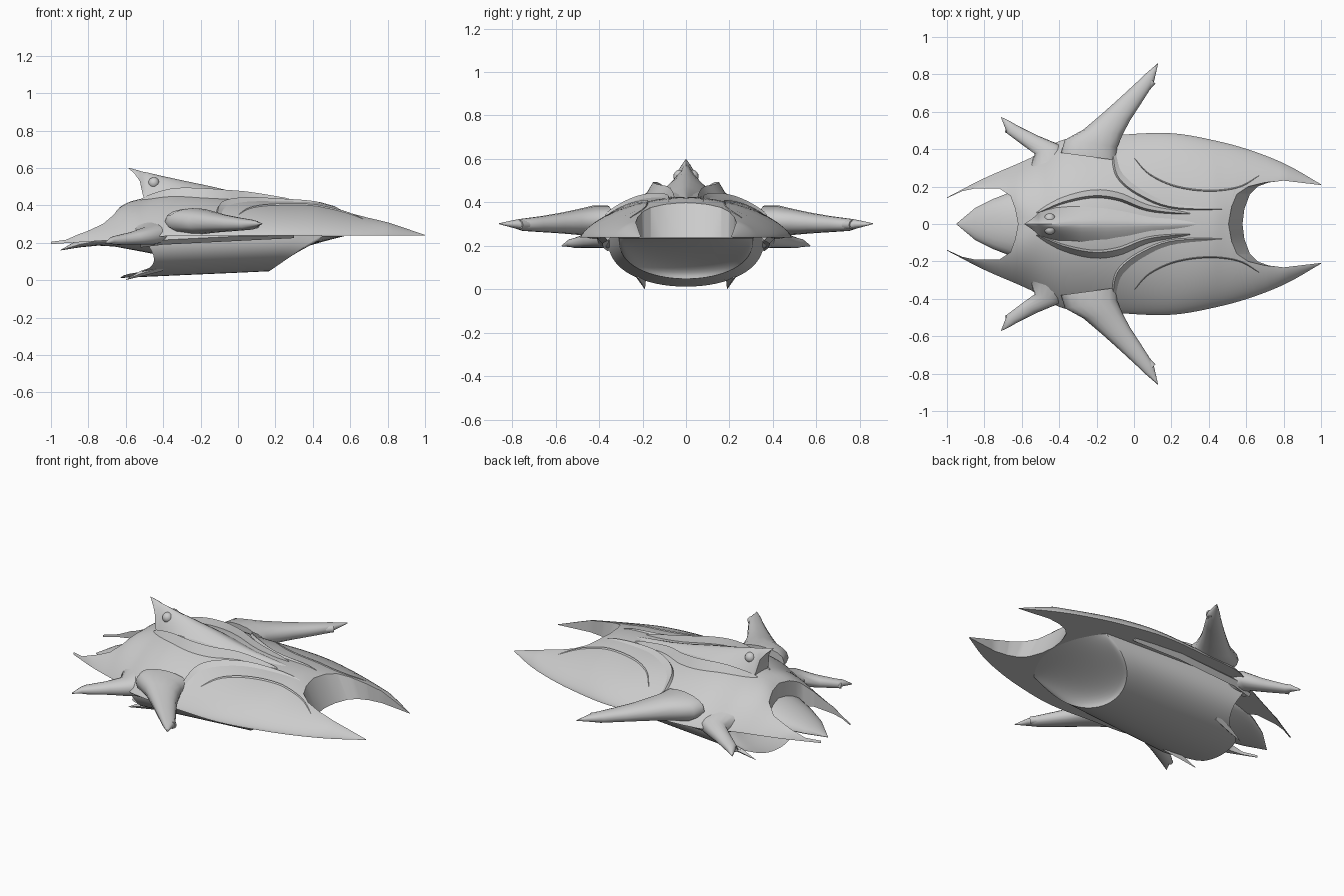
import bpy, bmesh
from math import sin, cos, pi, radians, hypot
from mathutils import Vector

if "Cube" in bpy.data.objects:
    bpy.data.objects.remove(bpy.data.objects["Cube"])


def interp(tab, x, smooth=True):
    """Value of a table of (x, v) pairs, smooth or straight between points."""
    if x <= tab[0][0]:
        return tab[0][1]
    if x >= tab[-1][0]:
        return tab[-1][1]
    i = next(k for k in range(len(tab) - 1) if x <= tab[k + 1][0])
    (x0, a), (x1, b) = tab[i], tab[i + 1]
    h = x1 - x0
    t = (x - x0) / h
    if not smooth:
        return a + (b - a) * t

    def slope(k):
        p, q = tab[max(k - 1, 0)], tab[min(k + 1, len(tab) - 1)]
        return (q[1] - p[1]) / (q[0] - p[0])
    t2, t3 = t * t, t * t * t
    return ((2*t3 - 3*t2 + 1) * a + (t3 - 2*t2 + t) * h * slope(i)
            + (3*t2 - 2*t3) * b + (t3 - t2) * h * slope(i + 1))


def loft(name, rows, closed=True, mirror=False, caps=True, angle=35):
    """Skin a list of equal-length point rows."""
    bm = bmesh.new()
    vs = [[bm.verts.new(p) for p in r] for r in rows]
    n = len(rows[0])
    for a, b in zip(vs, vs[1:]):
        for i in range(n if closed else n - 1):
            j = (i + 1) % n
            bm.faces.new((a[i], a[j], b[j], b[i]))
    if closed and caps:
        bm.faces.new(vs[0])
        bm.faces.new(vs[-1][::-1])
    bmesh.ops.remove_doubles(bm, verts=bm.verts, dist=1e-4)
    if mirror:
        mid = [f for f in bm.faces if all(abs(v.co.y) < 1e-5 for v in f.verts)]
        bmesh.ops.delete(bm, geom=mid, context='FACES')
    bmesh.ops.recalc_face_normals(bm, faces=bm.faces)
    me = bpy.data.meshes.new(name)
    bm.to_mesh(me)
    bm.free()
    ob = bpy.data.objects.new(name, me)
    bpy.context.collection.objects.link(ob)
    bpy.ops.object.select_all(action='DESELECT')
    ob.select_set(True)
    bpy.context.view_layer.objects.active = ob
    bpy.ops.object.shade_smooth_by_angle(angle=radians(angle))
    if mirror:
        m = ob.modifiers.new("Mirror", 'MIRROR')
        m.use_axis = (False, True, False)
    return ob


# Upper shell: outline, inner cut-outs and heights along x
OUT = [(-1, .142), (-.8, .245), (-.55, .355), (-.38, .45), (-.1, .475), (.2, .485),
       (.46, .44), (.65, .385), (.82, .315), (1, .212)]
INNER = [(-1, .138), (-.92, .175), (-.85, .19), (-.72, .19), (-.66, .15), (-.635, .08), (-.62, 0),
         (.58, 0), (.59, .08), (.62, .16), (.66, .2), (.72, .222), (.8, .232), (1, .208)]
FLAT = [(-1, .138), (-.85, .18), (-.5, 0), (.45, 0), (.8, .22), (1, .208)]
SHIFT = [(.38, 0), (.58, .075), (.62, .07), (.76, 0)]
CREST = [(-1, .205), (-.85, .25), (-.7, .34), (-.6, .41), (-.5, .44), (-.35, .475), (-.2, .475),
         (0, .45), (.2, .43), (.42, .42), (.5, .40), (.62, .365), (.8, .31), (1, .242)]
BASE = [(-1, .195), (-.7, .215), (-.35, .24), (1, .24)]
POW = [(-.7, .95), (-.1, .85), (.3, .7), (1, .8)]


def shell_z(x, y):
    yi, yo = interp(FLAT, x, False), interp(OUT, x)
    t = min(max((y - yi) / max(yo - yi, 1e-4), 0), 1)
    zb = interp(BASE, x, False)
    return zb + (interp(CREST, x) - zb) * (1 - t ** 1.9) ** interp(POW, x)


xs = {round(-1 + 2 * i / 80, 4) for i in range(81)} | {p[0] for p in INNER}
rows = []
for x in sorted(xs):
    yi, yo = interp(INNER, x, False), interp(OUT, x)
    row = []
    for i in range(17):
        t = sin(i / 16 * pi / 2)
        y = yi + (yo - yi) * t
        xt = x - interp(SHIFT, x, False) * (1 - t)     # leaning front recess wall
        row.append((xt, y, shell_z(xt, y) if i < 16 else interp(BASE, x, False)))
    zb = interp(BASE, x, False)
    row += [(x, yo + (yi - yo) * i / 4, zb - .002) for i in range(5)]
    rows.append(row)
loft("upper_shell", rows, mirror=True, angle=40)

# Lower scoop: rear recess, bottom tail lip, outer skin, slanted front lip
BACK = [(.012, -.63), (.03, -.60), (.05, -.5), (.1, -.45), (.17, -.47), (.24, -.52)]


def hull_ring(s, inset=0.0):
    ring = []
    w, zb = .36 - .05 * s, .012 + .036 * s
    for i in range(33):
        a = -pi / 2 + pi * i / 32
        y, z = w * sin(a), .24 - (.24 - zb) * max(cos(a), 0) ** .8
        x0, x1 = interp(BACK, z), .17 + 1.45 * (z - .05)
        x = x0 + (x1 - x0) * s
        x += (-.35 - x) * sin(inset * pi / 2)
        k = max(cos(inset * pi / 2), 0) ** .6 if inset < 1 else 0
        ring.append((x, y * k, .24 + (z - .24) * k))
    return ring


rows = [hull_ring(0, i / 8) for i in range(8, 0, -1)]
rows += [hull_ring(s / 10) for s in range(11)]
loft("lower_scoop", rows, closed=False)

# Mouth: concave sheet curving from the shell's front edge down to the lip
lip = hull_ring(1)
rows = []
for i in range(13):
    t = i / 12
    row = []
    for x, y, z in lip:
        u = y / .31
        xe, xc = .455 + .12 * (1 - u * u), .14 + .3 * u * u
        row.append(((1-t)**2 * xe + 2*t*(1-t) * xc + t*t * x, y,
                    (1-t)**2 * .237 + 2*t*(1-t) * (.237 * .45 + z * .55) + t*t * z))
    rows.append(row)
loft("scoop_mouth", rows, closed=False)

# Spikes at the scoop's rear
loft("bottom_spike", [[(x, y - w, z), (x, y, z - w), (x, y + w, z), (x, y, z + w)]
                      for x, y, z, w in ((-.6, .19, .002, .001), (-.52, .2, .035, .015),
                                         (-.4, .22, .07, .02))], mirror=True)

# Tail cone
rows = []
for x, w, zt, zm, zb in ((-.95, .001, .161, .16, .159), (-.85, .085, .22, .19, .175),
                         (-.75, .135, .265, .21, .185), (-.66, .17, .30, .22, .18),
                         (-.5, .21, .34, .22, .15), (-.35, .22, .36, .22, .12)):
    rows.append([(x, w * cos(a), zm + (zt - zm if sin(a) > 0 else zm - zb) * sin(a))
                 for a in (2 * pi * i / 20 for i in range(20))])
loft("tail_cone", rows, angle=50)

# Dorsal fin flowing into the canopy
rows = []
for x, zt, w, zb in ((-.585, .601, .001, .599), (-.55, .592, .025, .565), (-.525, .585, .045, .53),
                     (-.51, .58, .06, .46), (-.49, .577, .075, .41), (-.4, .556, .115, .41),
                     (-.28, .53, .14, .42), (-.15, .503, .135, .42), (-.03, .475, .105, .42),
                     (.1, .452, .07, .41), (.3, .43, .045, .40), (.45, .41, .02, .39)):
    n = 12
    rows.append([(x, w * u, zb + (zt - zb) * (1 - abs(u) ** 1.5))
                 for u in (-1 + 2 * i / n for i in range(n + 1))])
loft("dorsal_fin", rows, angle=45)

# Eyes set into the fin
for side in (-1, 1):
    bpy.ops.mesh.primitive_uv_sphere_add(segments=16, ring_count=10, radius=.03,
                                         location=(-.45, side * .028, .52))
    bpy.context.object.name = "fin_eye"
    bpy.ops.object.shade_smooth()


# Wings: elliptical sections between a leading and a trailing edge
def wing(name, secs):
    rows = []
    for lx, ly, tx, ty, z, h in secs:
        a, b = Vector((lx, ly, z)), Vector((tx, ty, z))
        c, d = (a + b) / 2, (a - b) / 2
        rows.append([c + d * cos(q) + Vector((0, 0, h * (abs(sin(q)) ** .8) * (1 if sin(q) > 0 else -1)))
                     for q in (2 * pi * i / 16 for i in range(16))])
    loft(name, rows, mirror=True, angle=60)


wing("main_wing", ((-.09, .34, -.39, .38, .315, .07), (-.09, .41, -.37, .45, .315, .07),
                   (-.06, .48, -.27, .505, .31, .06), (-.02, .555, -.17, .59, .305, .048),
                   (.045, .655, -.075, .675, .30, .037), (.105, .75, .015, .758, .297, .028),
                   (.11, .775, .055, .797, .30, .02), (.13, .862, .128, .86, .302, .002)))
wing("rear_wing", ((-.36, .36, -.56, .30, .25, .06), (-.4, .425, -.53, .375, .24, .05),
                   (-.52, .475, -.60, .425, .225, .034), (-.63, .53, -.68, .485, .213, .024),
                   (-.66, .548, -.69, .515, .213, .018), (-.71, .572, -.711, .57, .2, .003)))


# Gun muzzles at the wing tips
def muzzle(name, start, end, r):
    a, span = Vector(start), (Vector(end) - Vector(start)).length
    d = (Vector(end) - a).normalized()
    u = d.cross(Vector((0, 0, 1))).normalized()
    v = d.cross(u)
    rows = [[a + d * s + (u * cos(q) + v * sin(q)) * k for q in (2 * pi * i / 14 for i in range(14))]
            for s, k in ((0, r), (span, r), (span, r * .7), (.02, r * .7))]
    loft(name, rows, mirror=True)


muzzle("main_muzzle", (.03, .69, .297), (.1, .765, .297), .021)
muzzle("rear_muzzle", (-.60, .47, .213), (-.685, .505, .208), .016)


# Raised trim lines lying on the shell
def trim(name, pts, w, h):
    n = 24
    tx = [(i / (len(pts) - 1), p[0]) for i, p in enumerate(pts)]
    ty = [(i / (len(pts) - 1), p[1]) for i, p in enumerate(pts)]
    path = [(interp(tx, i / n), interp(ty, i / n)) for i in range(n + 1)]
    rows = []
    for i, (x, y) in enumerate(path):
        p, q = path[max(i - 1, 0)], path[min(i + 1, n)]
        l = hypot(q[0] - p[0], q[1] - p[1])
        nx, ny = -(q[1] - p[1]) / l, (q[0] - p[0]) / l
        k = max(sin(pi * i / n) ** .5 if 0 < i < n else 0, .1)
        z = shell_z(x, y)
        rows.append([(x + nx * w * k * o, y + ny * w * k * o, z + d * k)
                     for o, d in ((-1, -.02), (-.3, h), (1, -.02), (0, -.03))])
    loft(name, rows, mirror=True)


trim("canopy_ridge", ((-.52, .06), (-.38, .125), (-.22, .16), (-.08, .145), (.08, .085), (.3, .055)), .03, .045)
trim("body_step", ((-.1, .43), (-.1, .34), (-.07, .25), (.03, .17), (.2, .1), (.47, .08)), .035, .02)
trim("panel_arc", ((0, .355), (.08, .27), (.22, .205), (.4, .18), (.56, .2), (.67, .26)), .014, .008)

# Side rails between shell and scoop
loft("side_rail", [[(x, y - w, z), (x, y, z - w), (x, y + w, z), (x, y, z + w)]
                   for x, y, z, w in ((-.52, .36, .19, .015), (-.4, .38, .215, .025),
                                      (0, .385, .235, .025), (.3, .36, .24, .015))], mirror=True)
